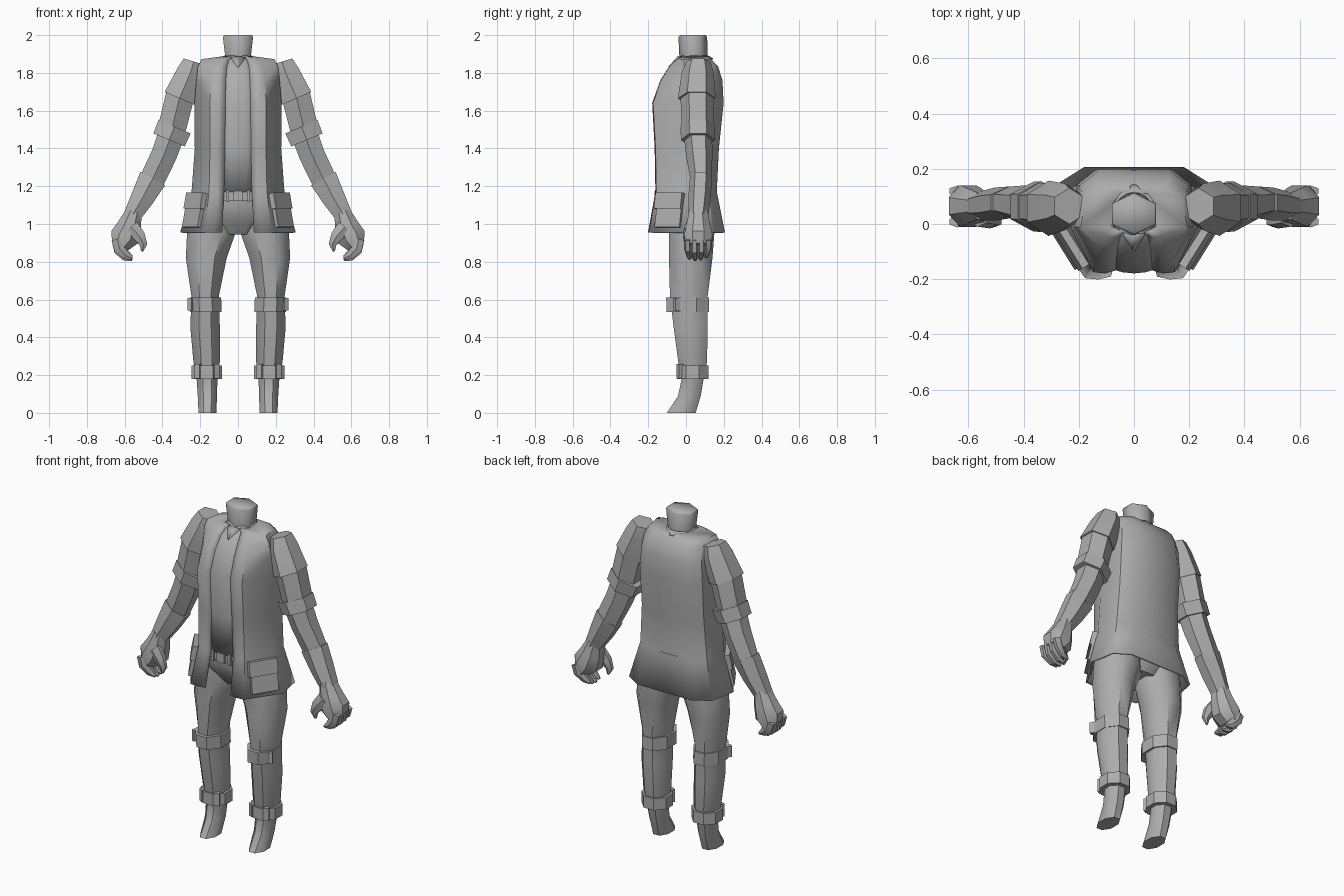
import bpy, bmesh, math
from mathutils import Vector, Matrix, Euler

if "Cube" in bpy.data.objects:
    bpy.data.objects.remove(bpy.data.objects["Cube"])

grey = bpy.data.materials.new("plain grey")
grey.diffuse_color = (0.42, 0.42, 0.42, 1)
grey.use_nodes = True
grey.node_tree.nodes["Principled BSDF"].inputs["Base Color"].default_value = grey.diffuse_color


def finish(name, bm, mirror=False, thick=0, angle=35):
    bmesh.ops.recalc_face_normals(bm, faces=bm.faces)
    me = bpy.data.meshes.new(name)
    bm.to_mesh(me)
    bm.free()
    ob = bpy.data.objects.new(name, me)
    bpy.context.collection.objects.link(ob)
    me.materials.append(grey)
    bpy.ops.object.select_all(action='DESELECT')
    ob.select_set(True)
    bpy.context.view_layer.objects.active = ob
    bpy.ops.object.shade_smooth_by_angle(angle=math.radians(angle))
    if mirror:
        m = ob.modifiers.new("mirror", 'MIRROR')
        m.merge_threshold = 0.0005
    if thick:
        s = ob.modifiers.new("thickness", 'SOLIDIFY')
        s.thickness = thick
        s.offset = 0
    return ob


def loft(name, rings, closed=True, **kw):
    bm = bmesh.new()
    vs = [[bm.verts.new(p) for p in r] for r in rings]
    n = len(rings[0])
    for a, b in zip(vs, vs[1:]):
        for i in range(n if closed else n - 1):
            j = (i + 1) % n
            bm.faces.new((a[i], a[j], b[j], b[i]))
    if closed:
        bm.faces.new(vs[0][::-1])
        bm.faces.new(vs[-1])
    return finish(name, bm, **kw)


def tube(name, pts, n=8, phase=22.5, flat=False, **kw):
    """pts: x, y, z, half width, half depth; rings are level if flat."""
    ang = [math.radians(phase) + 2 * math.pi * i / n for i in range(n)]
    cu = max(abs(math.cos(a)) for a in ang)
    cv = max(abs(math.sin(a)) for a in ang)
    rings = []
    for k, (x, y, z, ru, rv) in enumerate(pts):
        u = Vector((1, 0, 0))
        if not flat:
            t = Vector(pts[min(k + 1, len(pts) - 1)][:3]) - Vector(pts[max(k - 1, 0)][:3])
            u = Vector((-t.z, 0, t.x)).normalized()
        rings.append([Vector((x, y, z)) + u * (ru * math.cos(a) / cu)
                      + Vector((0, rv * math.sin(a) / cv, 0)) for a in ang])
    return loft(name, rings, **kw)


def box(name, loc, size, rot=(0, 0, 0), mirror=True):
    bm = bmesh.new()
    bmesh.ops.create_cube(bm, size=1)
    bm.transform(Matrix.LocRotScale(Vector(loc), Euler(rot), Vector(size)))
    return finish(name, bm, mirror=mirror)


# jacket: z, inner edge, front crease, half width, front y, back y
body = [(0.955, .085, .175, .30, -.195, .20), (1.17, .075, .15, .24, -.156, .157),
        (1.40, .07, .145, .223, -.160, .168), (1.64, .068, .145, .225, -.173, .193),
        (1.76, .065, .14, .215, -.130, .187), (1.83, .06, .125, .207, -.085, .165),
        (1.868, .05, .10, .19, -.045, .13), (1.882, .03, .055, .08, -.025, .11)]
loft("jacket", [[(xi, yf + .01, z), ((xi + xm) / 2, yf, z), (xm, yf + .004, z),
                 (w, -.01, z), (w * .9, yb * .72, z), (w * .6, yb, z), (0, yb, z)]
                for z, xi, xm, w, yf, yb in body],
     closed=False, mirror=True, thick=.012, angle=42)

# shirt showing in the jacket opening
loft("shirt_front", [[(0, yf - .002, z), (xi * .6, yf + .002, z), (xi + .03, yf + .02, z)]
                     for z, xi, xm, w, yf, yb in body[1:]],
     closed=False, mirror=True, thick=.008, angle=50)

# neck and low collar
tube("neck", [(0, .04, 1.78, .066, .085), (0, .04, 1.88, .067, .075),
              (0, .036, 1.99, .08, .076), (0, .036, 2.0, .074, .068)],
     n=6, phase=30, flat=True, angle=65)
collar = []
for r, z, rag in ((.07, 1.89, 0), (.092, 1.868, .006)):
    collar.append([(math.sin(a) * (r + rag * (-1) ** i), .045 - math.cos(a) * (r + rag * (-1) ** i),
                    z + rag * (-1) ** i)
                   for i in range(17) for a in [2 * math.pi * i / 16]])
loft("collar", collar, closed=False, thick=.006)
loft("collar_point", [[(0, -.04, 1.885), (.04, -.035, 1.88)], [(0, -.09, 1.825), (.004, -.09, 1.83)]],
     closed=False, mirror=True, thick=.01)

# trousers
tube("trouser_top", [(0, .005, 1.2, .19, .145), (0, .005, 1.1, .205, .15),
                     (0, .02, 1.02, .21, .13), (0, .03, .945, .12, .085)],
     n=12, phase=15, flat=True, angle=45)
tube("belt", [(0, .005, 1.125, .21, .16), (0, .005, 1.172, .205, .16)], n=12, phase=15, flat=True)
box("belt_buckle", (0, -.158, 1.148), (.05, .02, .055), mirror=False)
box("belt_loop", (.055, -.155, 1.148), (.016, .02, .065))

# legs with feet
tube("leg", [(.135, .03, 1.06, .12, .12), (.142, .03, .95, .128, .12), (.168, .025, .82, .108, .115),
             (.174, .015, .62, .073, .1), (.174, .025, .45, .078, .09), (.166, .035, .27, .07, .076),
             (.164, .035, .18, .055, .058), (.162, .018, .09, .051, .06), (.162, -.025, 0, .047, .076)],
     flat=True, mirror=True, angle=46)
tube("knee_band", [(.17, .01, .535, .083, .112), (.172, .008, .61, .083, .113)], flat=True, mirror=True)
box("knee_buckle", (.244, -.04, .575), (.025, .05, .065), (0, 0, .5))
tube("ankle_band", [(.165, .035, .18, .08, .083), (.165, .035, .25, .08, .083)], flat=True, mirror=True)
for bx in (.118, .21):
    box("ankle_buckle", (bx, -.03, .22), (.03, .03, .075), (0, 0, .5 if bx > .16 else -.5))

# sleeves and arms
hexa = dict(n=6, phase=30, mirror=True)
tube("shoulder_cap", [(.234, .065, 1.86, .056, .065), (.252, .062, 1.80, .073, .085),
                      (.31, .057, 1.665, .085, .1)], **hexa)
tube("upper_sleeve", [(.304, .06, 1.69, .076, .09), (.356, .063, 1.48, .074, .084)], **hexa)
tube("sleeve_band", [(.336, .063, 1.515, .092, .092), (.365, .063, 1.445, .09, .09)], **hexa)
tube("forearm", [(.35, .063, 1.48, .07, .075), (.392, .07, 1.365, .068, .07),
                 (.460, .08, 1.222, .066, .055)], **hexa)
tube("wrist_sleeve", [(.452, .078, 1.24, .074, .058), (.505, .072, 1.14, .062, .06),
                      (.562, .065, 1.04, .046, .052)], **hexa)

# hands with curled fingers
tube("palm", [(.55, .065, 1.07, .042, .048), (.575, .065, .99, .064, .062),
              (.6, .065, .93, .078, .075), (.625, .065, .88, .046, .068)], mirror=True)
for i in range(4):
    y = .008 + i * .037
    d = (0, .008, .004, -.008)[i]
    tube("finger", [(.64, y, .92, .03, .02), (.627, y, .868 - d, .03, .019),
                    (.592, y * .8 + .012, .832 - d, .022, .016),
                    (.56, y * .8 + .012, .818 - d, .007, .008)], n=6, phase=30, mirror=True)
tube("thumb", [(.565, .02, .985, .04, .03), (.522, .01, .935, .032, .026),
               (.5, .008, .89, .02, .018), (.508, .01, .855, .006, .007)], n=6, phase=30, mirror=True)

# side pockets lying on the slanted jacket panels
turn = (-.2, 0, math.radians(58))
box("pocket", (.228, -.084, 1.045), (.155, .04, .13), turn)
box("pocket_flap", (.217, -.083, 1.12), (.165, .05, .085), turn)
